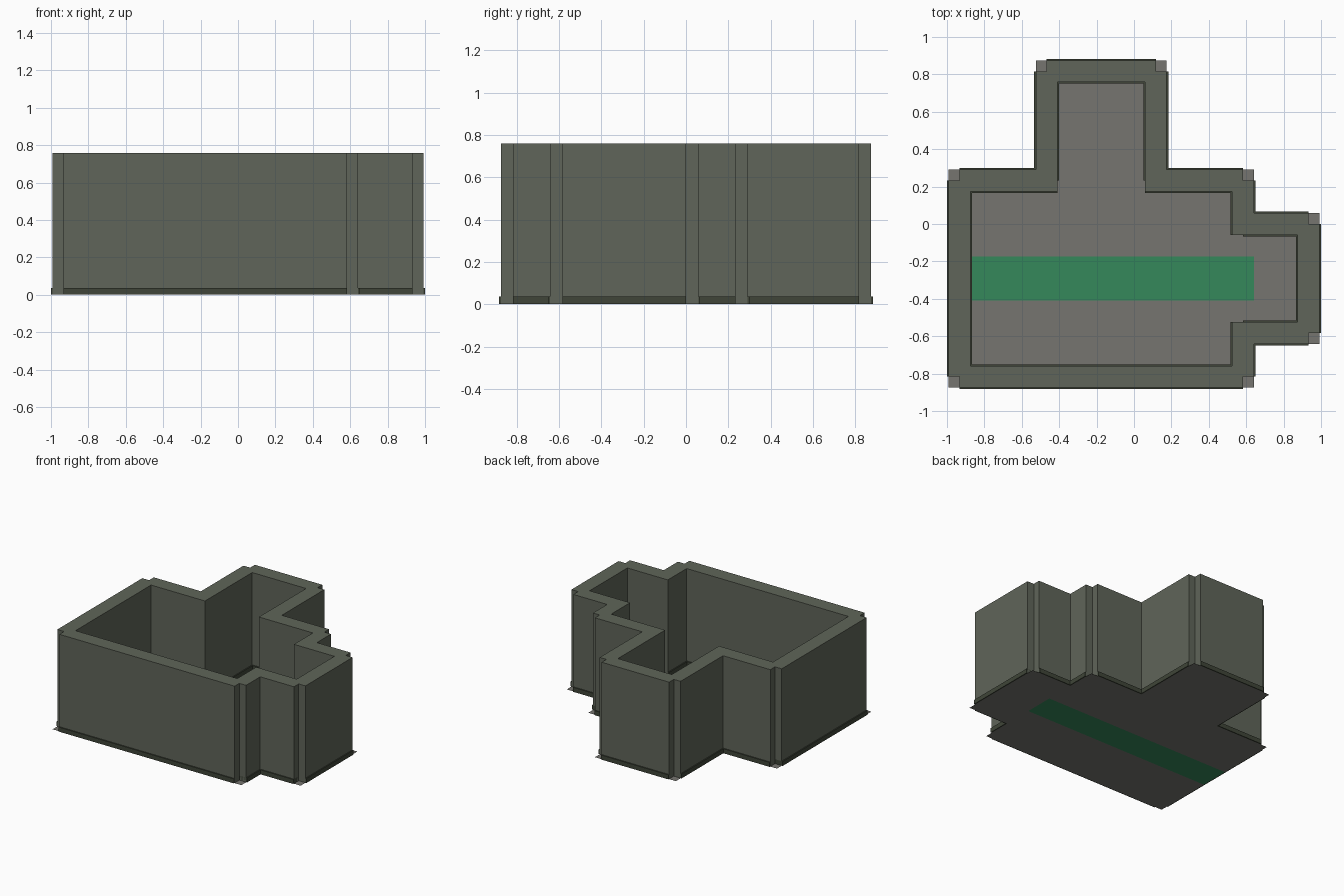
import bpy

if "Cube" in bpy.data.objects:
    bpy.data.objects.remove(bpy.data.objects["Cube"])

U = 0.35 / 3          # plan module; wall thickness is one module
HEIGHT = 6.5 * U
TRIM_HEIGHT = 0.036
TRIM_OUT = 0.0084     # how far the skirting stands out from the wall
LIFT = 0.001          # keeps wall undersides clear of the floor sheet


def material(name, color):
    m = bpy.data.materials.new(name)
    m.diffuse_color = (*color, 1)
    m.use_nodes = True
    m.node_tree.nodes["Principled BSDF"].inputs["Base Color"].default_value = m.diffuse_color
    return m


WALL = material("wall_paint", (0.115, 0.13, 0.10))
TRIM = material("dark_trim", (0.05, 0.06, 0.04))
FLOOR = material("floor_grey", (0.18, 0.178, 0.16))
GREEN = material("green_carpet", (0.035, 0.25, 0.105))


def finish(name, verts, faces, mat):
    mesh = bpy.data.meshes.new(name)
    mesh.from_pydata(verts, [], faces)
    mesh.materials.append(mat)
    ob = bpy.data.objects.new(name, mesh)
    bpy.context.collection.objects.link(ob)
    return ob


def box(name, x0, x1, y0, y1, z0, z1, mat):
    verts = [(x, y, z) for z in (z0, z1)
             for x, y in ((x0, y0), (x1, y0), (x1, y1), (x0, y1))]
    sides = [(i, (i + 1) % 4, (i + 1) % 4 + 4, i + 4) for i in range(4)]
    return finish(name, verts, [(3, 2, 1, 0), (4, 5, 6, 7)] + sides, mat)


def wall(name, start, end):
    """Straight wall between two plan points (in modules) plus its skirting."""
    (x0, x1), (y0, y1) = (sorted(p) for p in zip(start, end))
    for part, half, top, mat in (("wall", U / 2, HEIGHT, WALL),
                                 ("skirting", U / 2 + TRIM_OUT, TRIM_HEIGHT, TRIM)):
        along_x = y0 == y1
        dx, dy = (0, half) if along_x else (half, 0)
        box(f"{name}_{part}", x0 * U - dx, x1 * U + dx,
            y0 * U - dy, y1 * U + dy, LIFT, top, mat)


def sheet(name, rects, mat):
    verts, faces = [], []
    for x0, x1, y0, y1 in rects:
        n = len(verts)
        verts += [(x * U, y * U, 0)
                  for x, y in ((x0, y0), (x1, y0), (x1, y1), (x0, y1))]
        faces.append((n, n + 1, n + 2, n + 3))
    return finish(name, verts, faces, mat)


# Main hall walls
wall("hall_left", (-8, -7), (-8, 2))
wall("hall_front", (-8, -7), (5, -7))
wall("hall_back_left", (-8, 2), (-3.5, 2))
wall("hall_back_right", (0.5, 2), (5, 2))
wall("hall_right_rear", (5, 2), (5, -0.5))
wall("hall_right_front", (5, -4.5), (5, -7))

# Back alcove walls
wall("back_alcove_left", (-4, 2), (-4, 7))
wall("back_alcove_right", (1, 2), (1, 7))
wall("back_alcove_end", (-4, 7), (1, 7))

# Side alcove walls
wall("side_alcove_rear", (5, 0), (8, 0))
wall("side_alcove_front", (5, -5), (8, -5))
wall("side_alcove_end", (8, -5), (8, 0))

# Floor sheets around the carpet strip
sheet("floor", [(-8.5, 5.5, -7.5, -3.5), (-8.5, 5.5, -1.5, 2.5),
                (-4.5, 1.5, 2.5, 7.5), (5.5, 8.5, -5.5, 0.5)], FLOOR)
sheet("carpet_strip", [(-8.5, 5.5, -3.5, -1.5)], GREEN)
